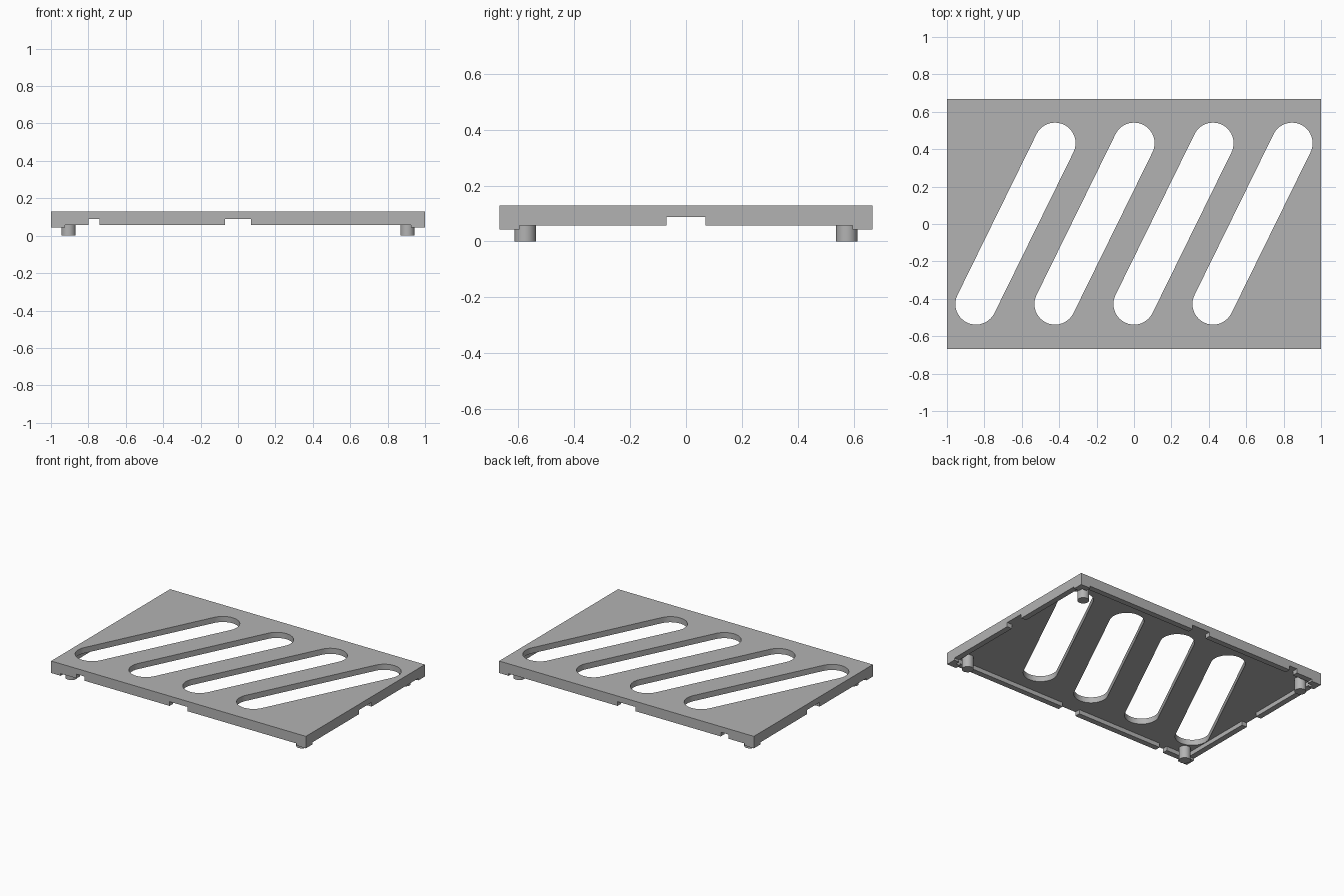
import bpy, bmesh, math
from mathutils import Matrix, Vector

cube = bpy.data.objects.get("Cube")
if cube:
    bpy.data.objects.remove(cube, do_unlink=True)

HX, HY = 1.0, 0.667               # half size of the cover
TOP, UNDER, RIM, FOOT = 0.128, 0.088, 0.058, 0.043
WALL = 0.04

grey = bpy.data.materials.new("plain grey")
grey.use_nodes = True
grey.diffuse_color = (0.45, 0.45, 0.45, 1)
grey.node_tree.nodes["Principled BSDF"].inputs["Base Color"].default_value = grey.diffuse_color


def finish(name, bm):
    bmesh.ops.recalc_face_normals(bm, faces=bm.faces[:])
    mesh = bpy.data.meshes.new(name)
    bm.to_mesh(mesh)
    bm.free()
    mesh.materials.append(grey)
    obj = bpy.data.objects.new(name, mesh)
    bpy.context.collection.objects.link(obj)
    return obj


def box(name, x0, x1, y0, y1, z0, z1):
    bm = bmesh.new()
    bmesh.ops.create_cube(bm, size=1)
    bmesh.ops.scale(bm, vec=(x1 - x0, y1 - y0, z1 - z0), verts=bm.verts)
    bmesh.ops.translate(bm, vec=((x0 + x1) / 2, (y0 + y1) / 2, (z0 + z1) / 2), verts=bm.verts)
    return finish(name, bm)


def slot(name, start, end, radius, steps=20):
    # capsule outline swept straight up
    bm = bmesh.new()
    start, end = Vector(start), Vector(end)
    along = math.atan2(end.y - start.y, end.x - start.x)
    outline = []
    for centre, turn in ((end, -math.pi / 2), (start, math.pi / 2)):
        for i in range(steps + 1):
            a = along + turn + math.pi * i / steps
            outline.append(bm.verts.new((centre.x + radius * math.cos(a),
                                         centre.y + radius * math.sin(a), -0.1)))
    face = bm.faces.new(outline)
    swept = bmesh.ops.extrude_face_region(bm, geom=[face])["geom"]
    bmesh.ops.translate(bm, vec=(0, 0, 0.4),
                        verts=[v for v in swept if isinstance(v, bmesh.types.BMVert)])
    return finish(name, bm)


def cut(obj, cutter):
    cutter.hide_render = True
    mod = obj.modifiers.new("cut", "BOOLEAN")
    mod.operation = "DIFFERENCE"
    mod.solver = "EXACT"
    mod.object = cutter
    bpy.context.view_layer.objects.active = obj
    bpy.ops.object.modifier_apply(modifier=mod.name)
    bpy.data.objects.remove(cutter, do_unlink=True)


# Cover: slab hollowed from below, leaving a thin rim
cover = box("cover", -HX, HX, -HY, HY, FOOT, TOP)
cut(cover, box("cavity", -HX + WALL, HX - WALL, -HY + WALL, HY - WALL, -0.1, UNDER))

# Rim raised between the corners
cut(cover, box("rim_step_long", -0.925, 0.925, -1, 1, -0.1, RIM))
cut(cover, box("rim_step_short", -2, 2, -0.595, 0.595, -0.1, RIM))

# Notches through the rim
cut(cover, box("middle_notch_long", -0.07, 0.07, -1, 1, -0.1, UNDER))
cut(cover, box("middle_notch_short", -2, 2, -0.07, 0.07, -0.1, UNDER))
cut(cover, box("small_notch", -0.8, -0.74, -1, 1, -0.1, UNDER))

# Slanted vent slots
for i in range(4):
    x = -0.845 + 0.4225 * i
    cut(cover, slot("vent_slot", (x, -0.428), (x + 0.4225, 0.432), 0.11))

# Pegs under the corners
for sx, side in ((-1, "right"), (1, "left")):
    for sy, end in ((-1, "front"), (1, "back")):
        bm = bmesh.new()
        bmesh.ops.create_cone(bm, cap_ends=True, segments=32, radius1=0.038, radius2=0.038,
                              depth=0.1, matrix=Matrix.Translation((sx * 0.906, sy * 0.575, 0.05)))
        finish(f"peg_{end}_{side}", bm)

for obj in bpy.context.collection.objects:
    if obj.type == "MESH" and grey.name in obj.data.materials:
        bpy.ops.object.select_all(action="DESELECT")
        obj.select_set(True)
        bpy.context.view_layer.objects.active = obj
        bpy.ops.object.shade_smooth_by_angle(angle=math.radians(30))
